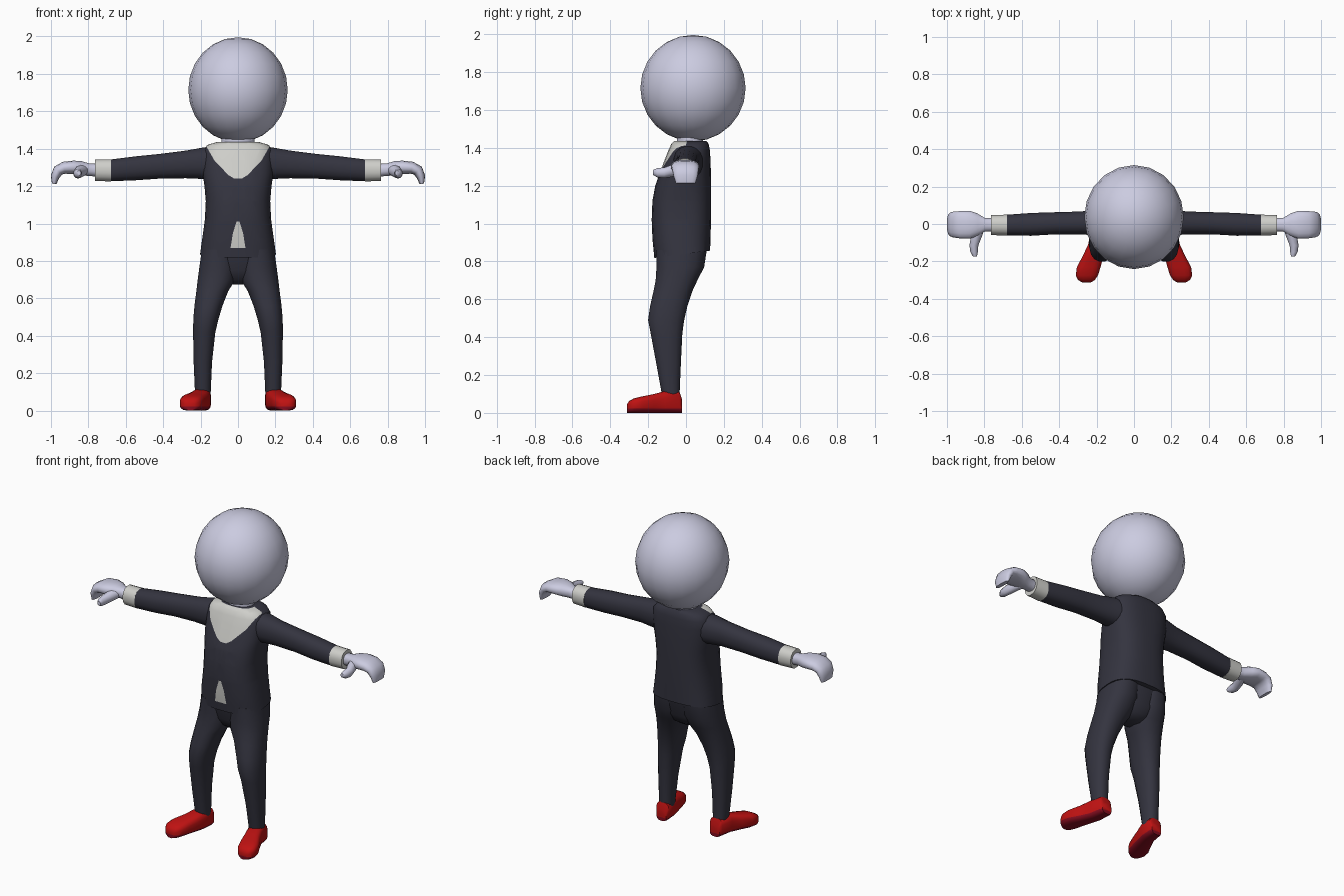
import bpy, bmesh, math
from mathutils import Vector

if "Cube" in bpy.data.objects:
    bpy.data.objects.remove(bpy.data.objects["Cube"])

X, Y, Z = Vector((1, 0, 0)), Vector((0, 1, 0)), Vector((0, 0, 1))


def material(name, rgb):
    m = bpy.data.materials.new(name)
    m.use_nodes = True
    m.diffuse_color = (*rgb, 1)
    m.node_tree.nodes["Principled BSDF"].inputs["Base Color"].default_value = (*rgb, 1)
    return m


SKIN = material("pale lavender", (0.60, 0.60, 0.75))
SUIT = material("dark suit", (0.034, 0.034, 0.050))
SHIRT = material("off white shirt", (0.62, 0.62, 0.59))
SHOE = material("red shoe", (0.52, 0.006, 0.006))
SOLE = material("dark red sole", (0.24, 0.004, 0.014))


def finish(name, bm, mats, mirror=False, angle=45):
    bmesh.ops.recalc_face_normals(bm, faces=bm.faces)
    mesh = bpy.data.meshes.new(name)
    bm.to_mesh(mesh)
    bm.free()
    for m in mats:
        mesh.materials.append(m)
    ob = bpy.data.objects.new(name, mesh)
    bpy.context.collection.objects.link(ob)
    bpy.ops.object.select_all(action='DESELECT')
    ob.select_set(True)
    bpy.context.view_layer.objects.active = ob
    bpy.ops.object.shade_smooth_by_angle(angle=math.radians(angle))
    if mirror:
        ob.modifiers.new("mirror", 'MIRROR')
    return ob


def loft(rings, side, along=None, power=2.0, sides=16):
    """Skin rings (x, y, z, half width on side, half width across)."""
    bm = bmesh.new()
    centres = [Vector(r[:3]) for r in rings]
    loops = []
    for i, r in enumerate(rings):
        t = along or (centres[min(i + 1, len(rings) - 1)] - centres[max(i - 1, 0)]).normalized()
        across = t.cross(side).normalized()
        loop = []
        for k in range(sides):
            a = math.tau * (k + 0.5) / sides
            c, s = math.cos(a), math.sin(a)
            u = math.copysign(abs(c) ** (2 / power), c) * r[3]
            v = math.copysign(abs(s) ** (2 / power), s) * r[4]
            loop.append(bm.verts.new(centres[i] + side * u + across * v))
        loops.append(loop)
    for a, b in zip(loops, loops[1:]):
        for k in range(sides):
            j = (k + 1) % sides
            bm.faces.new((a[k], a[j], b[j], b[k]))
    bm.faces.new(loops[0])
    bm.faces.new(loops[-1])
    return bm


def front_panel(bm, half_outline, index):
    """Cut a symmetric convex panel into the front faces and recolour it."""
    lines = list(zip(half_outline, half_outline[1:]))
    planes = []
    for (x0, z0), (x1, z1) in lines:
        for s in (1, -1):
            n = Vector(((z1 - z0) * s, 0, x0 - x1))
            planes.append((Vector((x0 * s, 0, z0)), n))
    mid = Vector((0, 0, sum(p[1] for p in half_outline) / len(half_outline)))
    for co, n in planes:
        faces = [f for f in bm.faces if f.calc_center_median().y < 0]
        geom = set(faces)
        for f in faces:
            geom.update(f.edges)
            geom.update(f.verts)
        bmesh.ops.bisect_plane(bm, geom=list(geom), plane_co=co, plane_no=n, dist=1e-5)
    for f in bm.faces:
        c = f.calc_center_median()
        if c.y < 0.0 and all((c - co).dot(n) * (mid - co).dot(n) > 0 for co, n in planes):
            f.material_index = index


# Head and neck
bm = bmesh.new()
bmesh.ops.create_uvsphere(bm, u_segments=20, v_segments=12, radius=1)
for v in bm.verts:
    v.co = Vector((v.co.x * 0.266, v.co.y * 0.278 + 0.037, v.co.z * 0.281 + 1.715))
finish("head", bm, [SKIN])
finish("neck", loft([(0, 0.02, 1.40, 0.09, 0.07), (0, 0.02, 1.48, 0.09, 0.07)], X, Z), [SKIN])

# Jacket: (height, front y, back y, half width)
profile = [(0.84, -0.168, 0.128, 0.203), (0.92, -0.178, 0.13, 0.192), (1.02, -0.182, 0.133, 0.178),
           (1.12, -0.178, 0.134, 0.173), (1.20, -0.163, 0.134, 0.18), (1.27, -0.138, 0.132, 0.19),
           (1.34, -0.112, 0.13, 0.192), (1.39, -0.092, 0.126, 0.188), (1.42, -0.078, 0.12, 0.165),
           (1.437, -0.06, 0.108, 0.11)]
bm = loft([(0, (f + b) / 2, z, w, (b - f) / 2) for z, f, b, w in profile], X, Z, 2.7, 28)
for v in bm.verts:
    if v.co.z < 0.85:
        v.co.z += v.co.y * 0.13    # hem rises towards the back
front_panel(bm, [(0.18, 1.432), (0.125, 1.335), (0.05, 1.258), (0.02, 1.24), (-0.02, 1.24)], 1)
front_panel(bm, [(-0.04, 0.87), (0.04, 0.87), (0.027, 0.95), (0.008, 1.01), (-0.008, 1.01)], 1)
finish("jacket", bm, [SUIT, SHIRT])

# Sleeves, cuffs and hands
sleeve = [(0.10, 0.015, 1.325, 0.085, 0.09), (0.19, 0.01, 1.322, 0.075, 0.085),
          (0.28, 0.006, 1.316, 0.062, 0.075), (0.42, 0.004, 1.306, 0.06, 0.067),
          (0.55, -0.002, 1.295, 0.062, 0.065), (0.685, -0.006, 1.284, 0.056, 0.059)]
finish("sleeve", loft(sleeve, Y, X, 2.3), [SUIT], True)
cuff = [(0.68, -0.006, 1.284, 0.057, 0.06), (0.765, -0.006, 1.285, 0.054, 0.058)]
finish("cuff", loft(cuff, Y, X, 2.3), [SHIRT], True)
hand = [(0.75, -0.004, 1.285, 0.036, 0.035), (0.80, -0.004, 1.288, 0.038, 0.034),
        (0.84, -0.004, 1.296, 0.062, 0.038), (0.88, -0.004, 1.301, 0.076, 0.036),
        (0.93, -0.004, 1.298, 0.074, 0.033), (0.962, -0.003, 1.283, 0.07, 0.03),
        (0.978, -0.002, 1.25, 0.064, 0.024), (0.983, -0.002, 1.212, 0.052, 0.012)]
finish("hand", loft(hand, Y, None, 2.4), [SKIN], True, 60)
thumb = [(0.825, -0.02, 1.288, 0.03, 0.03), (0.845, -0.075, 1.278, 0.03, 0.032),
         (0.856, -0.115, 1.268, 0.025, 0.028), (0.855, -0.15, 1.268, 0.021, 0.025),
         (0.85, -0.175, 1.27, 0.011, 0.013)]
finish("thumb", loft(thumb, X, Y, 2, 10), [SKIN], True, 60)

# Trousers: seat, then legs as (height, inner x, outer x, front y, back y)
seat = [(0, -0.03, 0.675, 0.05, 0.05), (0, -0.03, 0.70, 0.10, 0.085),
        (0, -0.03, 0.75, 0.17, 0.11), (0, -0.027, 0.86, 0.19, 0.132)]
finish("seat", loft(seat, X, Z, 2.4), [SUIT])
leg = [(0.86, 0.0, 0.195, -0.16, 0.112), (0.77, 0.0, 0.208, -0.158, 0.098),
       (0.70, 0.012, 0.217, -0.162, 0.062), (0.64, 0.05, 0.224, -0.174, 0.034),
       (0.56, 0.082, 0.234, -0.192, 0.008), (0.49, 0.103, 0.24, -0.202, -0.008),
       (0.42, 0.12, 0.241, -0.188, -0.018), (0.26, 0.138, 0.238, -0.158, -0.026),
       (0.08, 0.146, 0.23, -0.125, -0.034)]
finish("trouser_leg", loft([((a + b) / 2, (f + k) / 2, z, (b - a) / 2, (k - f) / 2)
                            for z, a, b, f, k in leg], X, Z, 2.3), [SUIT], True)

# Shoes: (y, centre x, half width, top height), with the sole as the lowest band
shoe = [(-0.02, 0.186, 0.034, 0.07), (-0.034, 0.187, 0.044, 0.112), (-0.11, 0.196, 0.05, 0.116),
        (-0.17, 0.218, 0.056, 0.10), (-0.23, 0.242, 0.064, 0.088), (-0.275, 0.252, 0.06, 0.077),
        (-0.30, 0.254, 0.045, 0.064), (-0.312, 0.254, 0.024, 0.045)]
bm = loft([(x, y, h / 2, w, h / 2) for y, x, w, h in shoe], X, Y, 3.2)
bmesh.ops.bisect_plane(bm, geom=bm.verts[:] + bm.edges[:] + bm.faces[:],
                       plane_co=(0, 0, 0.022), plane_no=Z, dist=1e-5)
for f in bm.faces:
    f.material_index = int(f.calc_center_median().z < 0.022)
finish("shoe", bm, [SHOE, SOLE], True)
